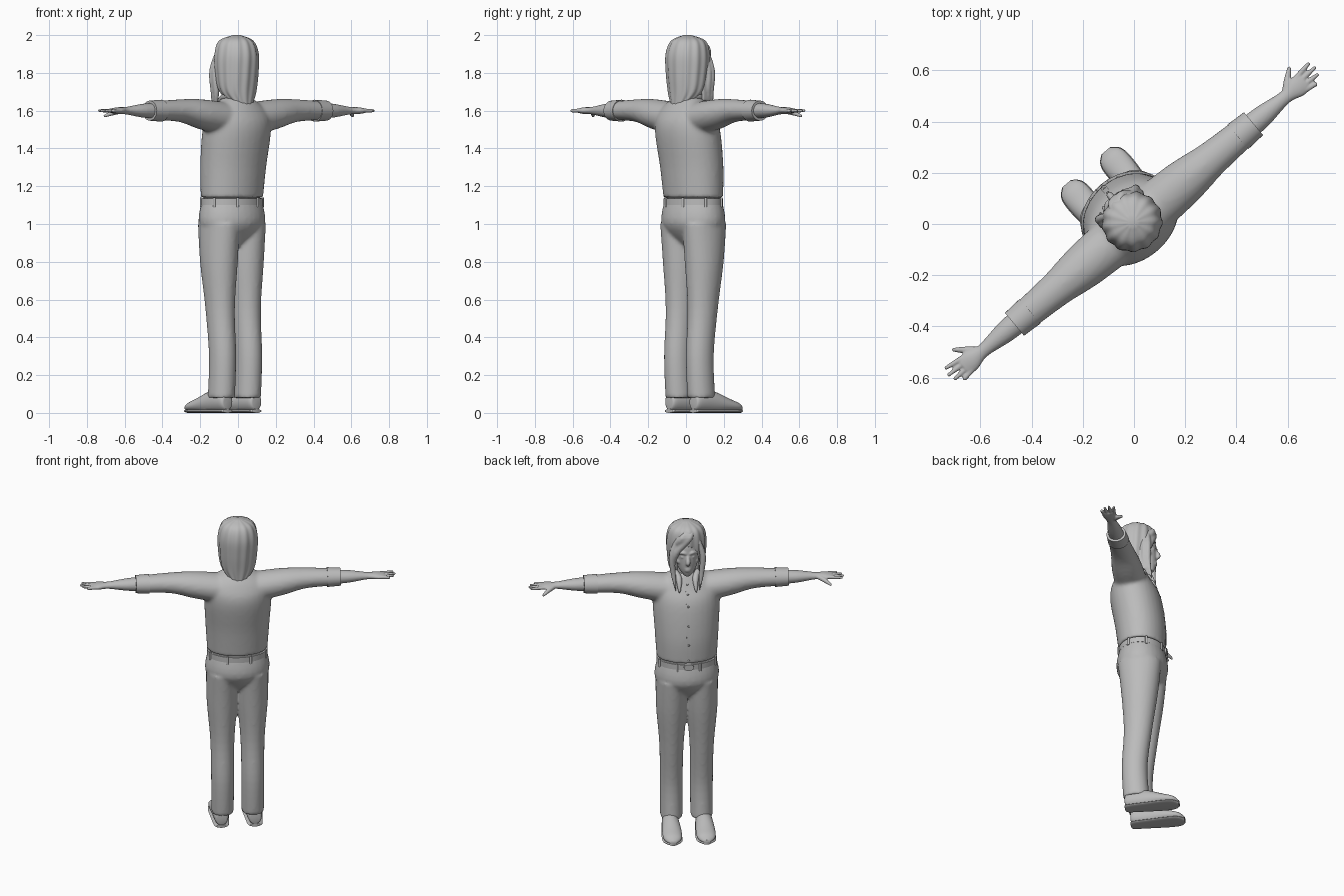
import bpy, bmesh, math
from mathutils import Vector

if "Cube" in bpy.data.objects:
    bpy.data.objects.remove(bpy.data.objects["Cube"])

TURN = math.radians(220)  # the figure is built facing -y, then turned
ARM = 1.6
LEG = 0.09

grey = bpy.data.materials.new("plain_grey")
grey.use_nodes = True
grey.diffuse_color = (0.5, 0.5, 0.5, 1)
grey.node_tree.nodes["Principled BSDF"].inputs["Base Color"].default_value = grey.diffuse_color


def refine(rows, steps=5):
    """Smooth spline through rows of numbers."""
    rows = [Vector(row) for row in rows]
    result = []
    for i in range(len(rows) - 1):
        start, end = rows[i], rows[i + 1]
        leaving = (end - rows[max(i - 1, 0)]) / 2
        arriving = (rows[min(i + 2, len(rows) - 1)] - start) / 2
        for step in range(steps):
            t = step / steps
            ease = t * t * (3 - 2 * t)
            result.append(start.lerp(end, ease) + leaving * (t * (1 - t) ** 2)
                          - arriving * (t * t * (1 - t)))
    return result + [rows[-1]]


def skin(bm, loops):
    """Bridge loops of points into a capped solid."""
    loops = [[bm.verts.new(point) for point in loop] for loop in loops]
    for lower, upper in zip(loops, loops[1:]):
        for i in range(len(lower)):
            bm.faces.new((lower[i - 1], lower[i], upper[i], upper[i - 1]))
    bm.faces.new(loops[0])
    bm.faces.new(loops[-1])


def loft(bm, axis, rows, offset=0, sides=32, ripple=0):
    """Ovals along an axis, each (position, centre, first radius, second radius)."""
    loops = []
    for place, centre, first, second in refine(rows):
        loop = []
        for i in range(sides):
            angle = math.tau * i / sides
            swell = 1 + ripple * math.sin(13 * angle + 4 * place)
            u = first * swell * math.cos(angle)
            v = second * swell * math.sin(angle)
            if axis == "up":
                point = (offset + u, -centre - v, place)
            elif axis == "side":
                point = (place, -offset - u, centre + v)
            else:
                point = (offset + u, -place, centre + v)
            loop.append(point)
        loops.append(loop)
    skin(bm, loops)


def tube(bm, rows, sides=12):
    """Round tube through (side, forward, height, radius) rows."""
    rows = refine(rows)
    points = [Vector((x, -forward, z)) for x, forward, z, radius in rows]
    heading = points[1] - points[0]
    turn = heading.to_track_quat("Z", "Y")
    loops = []
    for i, point in enumerate(points):
        ahead = points[min(i + 1, len(points) - 1)] - points[max(i - 1, 0)]
        turn = heading.rotation_difference(ahead) @ turn
        heading = ahead
        radius = rows[i][3]
        angles = [math.tau * k / sides for k in range(sides)]
        loops.append([point + turn @ Vector((math.cos(a), math.sin(a), 0)) * radius for a in angles])
    skin(bm, loops)


def ball(bm, x, forward, z, wide, deep, tall):
    for vert in bmesh.ops.create_uvsphere(bm, u_segments=16, v_segments=10, radius=1)["verts"]:
        vert.co = (x + vert.co.x * wide, vert.co.y * deep - forward, z + vert.co.z * tall)


def reflect(bm):
    """Copy everything so far to the other side of the body."""
    geometry = bm.verts[:] + bm.edges[:] + bm.faces[:]
    bmesh.ops.mirror(bm, geom=geometry, axis="X", merge_dist=0)


def finish(bm, name, voxel=0, smooth=4):
    bmesh.ops.recalc_face_normals(bm, faces=bm.faces)
    mesh = bpy.data.meshes.new(name)
    bm.to_mesh(mesh)
    bm.free()
    mesh.materials.append(grey)
    part = bpy.data.objects.new(name, mesh)
    bpy.context.collection.objects.link(part)
    part.rotation_euler.z = TURN
    if voxel:
        blend = part.modifiers.new("blend", "REMESH")
        blend.mode, blend.voxel_size, blend.use_smooth_shade = "VOXEL", voxel, True
        soften = part.modifiers.new("soften", "SMOOTH")
        soften.iterations = smooth
    else:
        bpy.context.view_layer.objects.active = part
        part.select_set(True)
        bpy.ops.object.shade_smooth_by_angle(angle=math.radians(45))
        part.select_set(False)
    return part


# Shirt: sleeves and torso blended together
torso = [(1.14, .05, .18, .14), (1.3, .04, .19, .15), (1.5, .01, .2, .15),
         (1.6, 0, .18, .11), (1.68, .01, .06, .06)]
bm = bmesh.new()
loft(bm, "side", [(.05, 1.55, .1, .09), (.25, 1.58, .09, .08), (.4, ARM, .07, .06), (.57, ARM, .06, .05)])
reflect(bm)
loft(bm, "up", torso)
finish(bm, "shirt", .011, 6)

bm = bmesh.new()
loft(bm, "side", [(.53, ARM, .063, .058), (.61, ARM, .058, .053)])
reflect(bm)
finish(bm, "rolled_cuffs")

# Shirt front strip, buttons and collar
bm = bmesh.new()
front = refine(torso)[1:-4]
skin(bm, [[(x, -forward - deep - rise, z) for x, rise in ((-.012, -.02), (.012, -.02), (.012, 0), (-.012, 0))]
          for z, forward, wide, deep in front])
finish(bm, "shirt_front_strip")
bm = bmesh.new()
for z, forward, wide, deep in front[::3]:
    ball(bm, 0, forward + deep, z, .006, .004, .006)
finish(bm, "buttons")
bm = bmesh.new()
tube(bm, [(0, -.06, 1.68, .018), (.07, 0, 1.68, .018), (.05, .08, 1.65, .02), (.05, .13, 1.58, .007)])
reflect(bm)
finish(bm, "collar", .006)

# Trousers: legs and hips blended together
bm = bmesh.new()
loft(bm, "up", [(1, .05, .095, .13), (.8, .05, .092, .11), (.55, .04, .072, .085),
                (.3, .02, .068, .077), (.08, .03, .067, .078)], LEG)
reflect(bm)
loft(bm, "up", [(1.14, .05, .17, .13), (1, .05, .19, .15), (.88, .05, .11, .06)])
finish(bm, "trousers", .01)

# Belt, loops and buckle
bm = bmesh.new()
loft(bm, "up", [(1.1, .05, .18, .14), (1.135, .05, .18, .14)], sides=48)
finish(bm, "belt")
bm = bmesh.new()
for i in range(8):
    angle = math.tau * (i + .5) / 8
    x, forward = .18 * math.cos(angle), .05 + .14 * math.sin(angle)
    tube(bm, [(x, forward, 1.09, .007), (x, forward, 1.14, .007)])
finish(bm, "belt_loops")
bm = bmesh.new()
loft(bm, "front", [(.18, 1.12, .03, .02), (.2, 1.12, .03, .02)])
finish(bm, "buckle")

# Shoes: rounded uppers over flat soles
shoe = [(-.035, .05, .02, .02), (-.02, .06, .04, .05), (.08, .06, .05, .06),
        (.2, .04, .058, .037), (.26, .03, .05, .025), (.29, .02, .02, .01)]
bm = bmesh.new()
loft(bm, "front", shoe, LEG + .01)
for vert in bm.verts:
    vert.co.z = max(vert.co.z, .016)
reflect(bm)
finish(bm, "shoes")
bm = bmesh.new()
loft(bm, "front", [(place, .01, wide + .003, .01) for place, centre, wide, tall in shoe], LEG + .01)
reflect(bm)
finish(bm, "soles")

# Forearms, palms, fingers and thumbs
bm = bmesh.new()
loft(bm, "side", [(.56, ARM, .047, .042), (.66, ARM, .042, .036), (.77, ARM, .027, .02),
                  (.83, ARM, .041, .018), (.87, ARM, .04, .012)])
for i in range(4):
    spread = .03 - .02 * i
    reach = .94 - .01 * (i - 1) ** 2
    tube(bm, [(.85, spread, ARM, .011), (.89, spread * 1.2, ARM, .01), (reach, spread * 1.4, ARM, .007)])
tube(bm, [(.78, .01, ARM, .014), (.82, .045, 1.59, .014), (.86, .08, 1.57, .007)])
reflect(bm)
finish(bm, "forearms_and_hands", .0045, 3)

# Head with brows, eyes, cheeks, nose, lips and neck
bm = bmesh.new()
tube(bm, [(.01, .13, 1.83, .007), (.03, .13, 1.84, .008), (.06, .105, 1.83, .007)])
ball(bm, .03, .118, 1.81, .014, .013, .008)
ball(bm, .045, .09, 1.775, .024, .026, .022)
reflect(bm)
loft(bm, "up", [(1.68, .1, .02, .02), (1.73, .066, .056, .068), (1.82, .043, .078, .092),
                (1.9, .03, .075, .09), (1.97, .02, .04, .05)])
tube(bm, [(0, 0, ARM, .065), (0, .02, 1.76, .055)], 24)
tube(bm, [(0, .125, 1.825, .008), (0, .147, 1.78, .014), (0, .13, 1.765, .01)])
for z in (1.722, 1.734):
    ball(bm, 0, .127, z, .02, .013, .006)
finish(bm, "head", .005, 3)

# Hair: rippled mass with a face opening
bm = bmesh.new()
loft(bm, "up", [(1.635, -.045, .055, .04), (1.7, 0, .1, .09), (1.8, .01, .115, .11), (1.9, .012, .116, .114),
                (1.97, .016, .09, .09), (2, .01, .02, .02)], sides=104, ripple=.025)
hair = finish(bm, "hair")
bm = bmesh.new()
loft(bm, "front", [(.035, 1.715, .073, .16), (.3, 1.715, .085, .17)])
cutter = finish(bm, "face_opening_cutter")
cutter.hide_render = cutter.hide_viewport = True
cut = hair.modifiers.new("face_opening", "BOOLEAN")
cut.operation, cut.object, cut.solver = "DIFFERENCE", cutter, "EXACT"

# Loose locks beside the face and a fringe swept to one side
bm = bmesh.new()
for back in (0, .022):
    tube(bm, [(.04, .085 - back, 1.955, .014), (.09, .1 - back, 1.82, .018),
              (.085, .1 - back, 1.7, .016), (.07, .12 - back, 1.59 + back, .004)])
reflect(bm)
for i in range(4):
    back = i * .014
    tube(bm, [(.035 - back / 2, .06, 1.97, .012), (.01 - back, .115, 1.93, .02), (-.06 - back / 2, .11 - back, 1.84, .018),
              (-.085, .09 - back, 1.75, .014), (-.088, .085 - back, 1.65, .005)])
finish(bm, "hair_locks", .006, 3)
